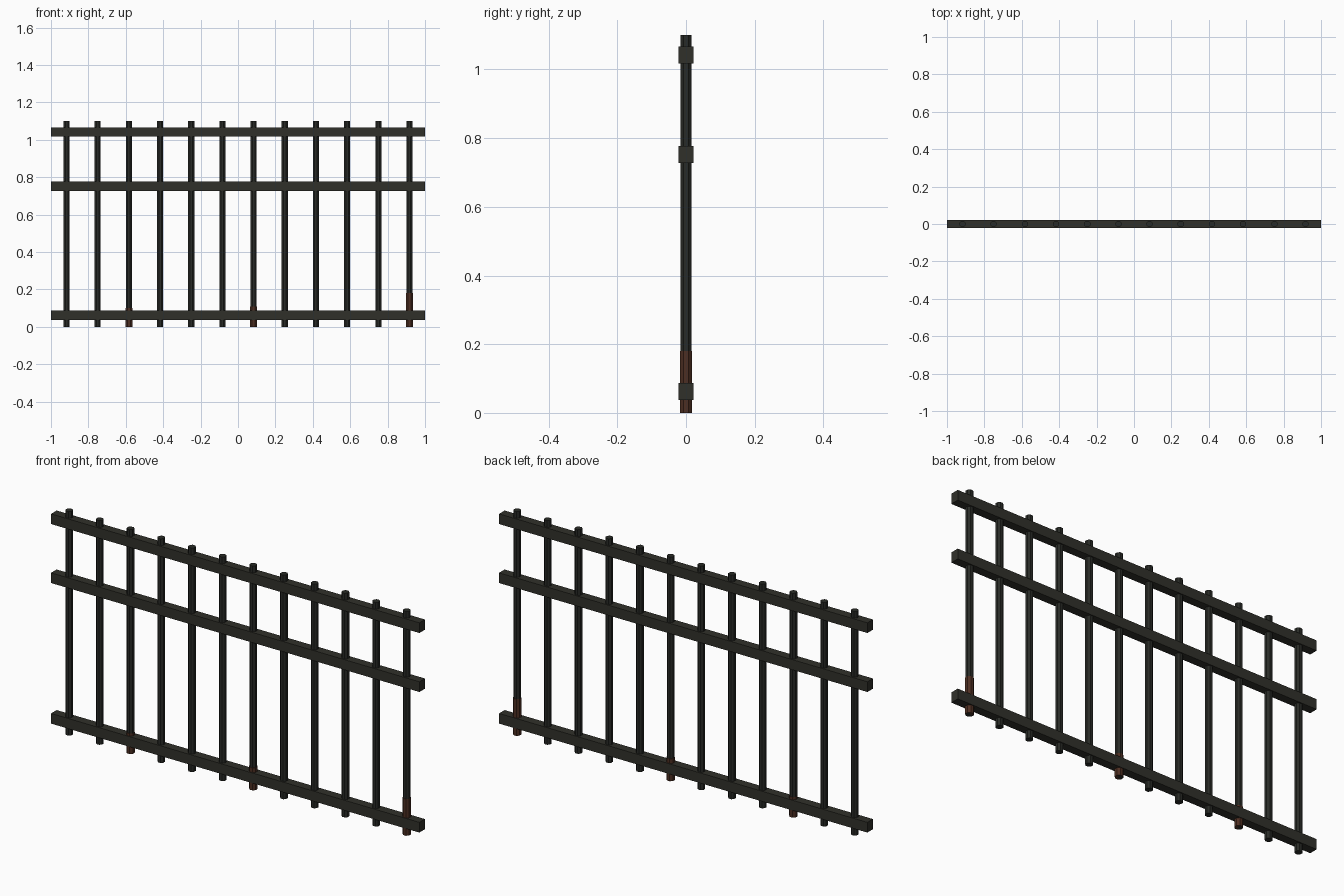
import bpy
import math

cube = bpy.data.objects.get("Cube")
if cube:
    bpy.data.objects.remove(cube, do_unlink=True)


def material(name, rgb):
    m = bpy.data.materials.new(name)
    m.use_nodes = True
    m.diffuse_color = (*rgb, 1)
    bsdf = m.node_tree.nodes["Principled BSDF"]
    bsdf.inputs["Base Color"].default_value = (*rgb, 1)
    bsdf.inputs["Roughness"].default_value = 0.8
    return m


IRON = material("dark iron", (0.022, 0.024, 0.020))
RAIL_IRON = material("weathered iron", (0.030, 0.030, 0.023))
RUST = material("rust", (0.075, 0.028, 0.016))


def rail(name, z):
    bpy.ops.mesh.primitive_cube_add(size=1, location=(0, 0, z))
    ob = bpy.context.object
    ob.name = name
    ob.scale = (2, 0.043, 0.05)
    ob.data.materials.append(RAIL_IRON)


def rod(name, x, radius, height, mat):
    bpy.ops.mesh.primitive_cylinder_add(
        vertices=8, radius=radius, depth=height, location=(x, 0, height / 2),
        rotation=(0, 0, math.pi / 8))
    ob = bpy.context.object
    ob.name = name
    ob.data.materials.append(mat)


# Horizontal rails
for name, z in (("bottom_rail", 0.0625), ("middle_rail", 0.7525), ("top_rail", 1.042)):
    rail(name, z)

# Evenly spaced upright bars, some with a rusted sleeve at the foot
COUNT = 12
rust_heights = {2: 0.10, 6: 0.11, 11: 0.18}
for i in range(COUNT):
    x = (2 * i + 1) / COUNT - 1
    rod(f"bar_{i + 1}", x, 0.0175, 1.1, IRON)
    if i in rust_heights:
        rod(f"rust_sleeve_{i + 1}", x, 0.0195, rust_heights[i], RUST)
